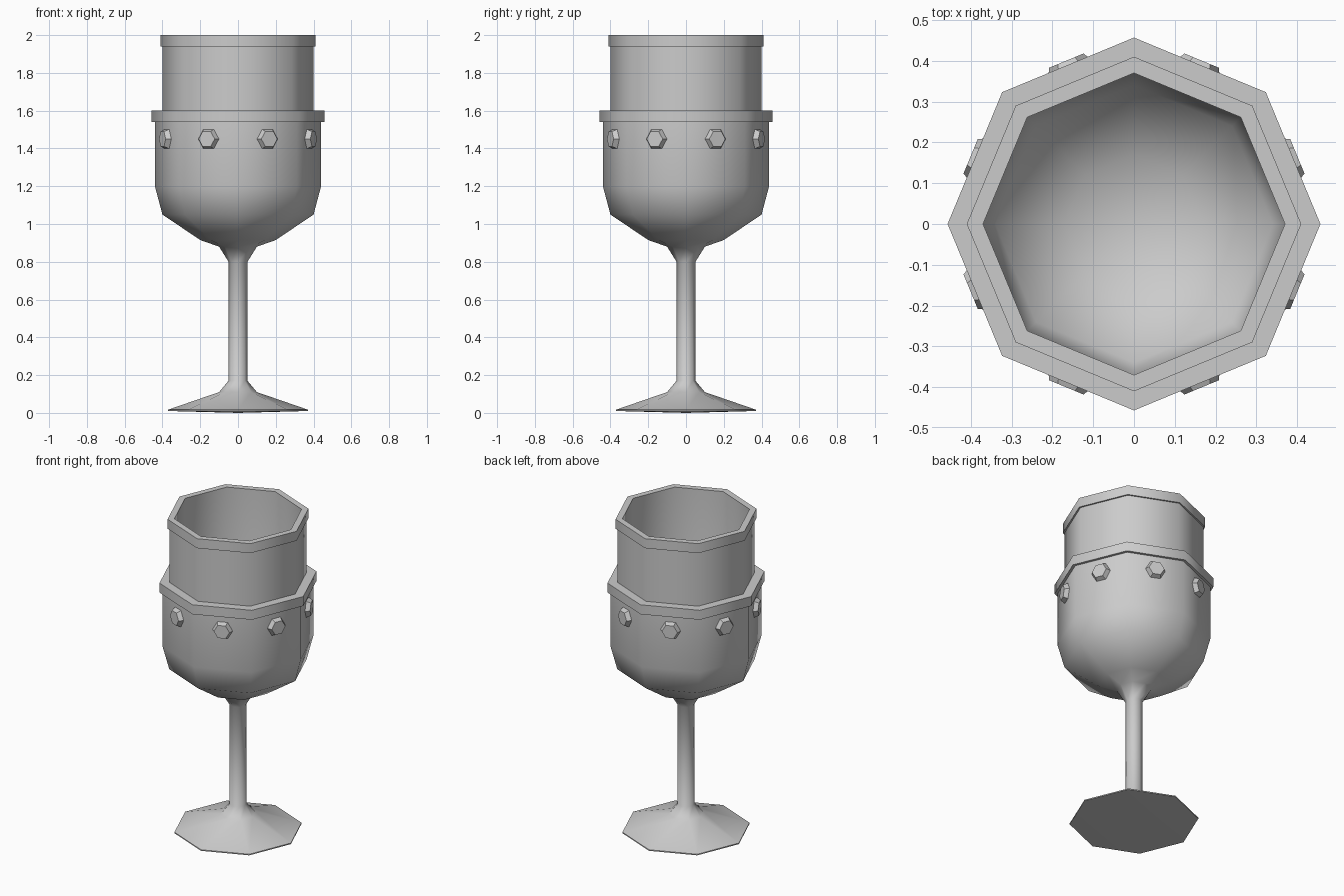
import bpy, bmesh, math
from mathutils import Matrix, Vector

cube = bpy.data.objects.get("Cube")
if cube:
    bpy.data.objects.remove(cube, do_unlink=True)

SIDES = 8
silver = bpy.data.materials.new("silver_grey")
silver.use_nodes = True
silver.diffuse_color = (0.6, 0.6, 0.6, 1)
silver.node_tree.nodes["Principled BSDF"].inputs["Base Color"].default_value = (0.6, 0.6, 0.6, 1)


def finish(name, bm, angle):
    """Turn a bmesh into a shaded object."""
    bmesh.ops.remove_doubles(bm, verts=bm.verts, dist=1e-5)
    bmesh.ops.recalc_face_normals(bm, faces=bm.faces)
    mesh = bpy.data.meshes.new(name)
    bm.to_mesh(mesh)
    bm.free()
    mesh.materials.append(silver)
    obj = bpy.data.objects.new(name, mesh)
    bpy.context.collection.objects.link(obj)
    bpy.ops.object.select_all(action='DESELECT')
    obj.select_set(True)
    bpy.context.view_layer.objects.active = obj
    bpy.ops.object.shade_smooth_by_angle(angle=math.radians(angle))
    return obj


def lathe(name, profile, angle=55):
    """Spin (radius, height) points into an octagonal solid."""
    bm = bmesh.new()
    verts = [bm.verts.new((r, 0, z)) for r, z in profile]
    edges = [bm.edges.new(pair) for pair in zip(verts, verts[1:])]
    bmesh.ops.spin(bm, geom=verts + edges, cent=(0, 0, 0), axis=(0, 0, 1),
                   angle=math.tau, steps=SIDES, use_merge=True)
    return finish(name, bm, angle)


# Goblet: foot, stem, bowl, belt, neck, rim and hollow inside
lathe("goblet", [
    (0, 0), (0.37, 0.01), (0.37, 0.017), (0.1, 0.11), (0.05, 0.17),
    (0.05, 0.8), (0.1, 0.88), (0.2, 0.915), (0.4, 1.05), (0.44, 1.2),
    (0.44, 1.54), (0.457, 1.54), (0.457, 1.6), (0.4, 1.6),
    (0.4, 1.94), (0.41, 1.94), (0.41, 2.0), (0.37, 2.0),
    (0.37, 1.2), (0.34, 1.08), (0.17, 0.97), (0, 0.94)])

# Hexagonal studs, one at the centre of each bowl side
APOTHEM = 0.44 * math.cos(math.pi / SIDES)
bm = bmesh.new()
for i in range(SIDES):
    a = math.tau * (i + 0.5) / SIDES
    out = Vector((math.cos(a), math.sin(a), 0))
    side = Vector((-out.y, out.x, 0))
    frame = Matrix((side, (0, 0, 1), out)).transposed().to_4x4()
    spot = Matrix.Translation(out * (APOTHEM + 0.0125) + Vector((0, 0, 1.45)))
    bmesh.ops.create_cone(bm, cap_ends=True, segments=6, radius1=0.06,
                          radius2=0.046, depth=0.029,
                          matrix=spot @ frame @ Matrix.Rotation(math.pi / 2, 4, 'Z'))
finish("bowl_studs", bm, 20)
